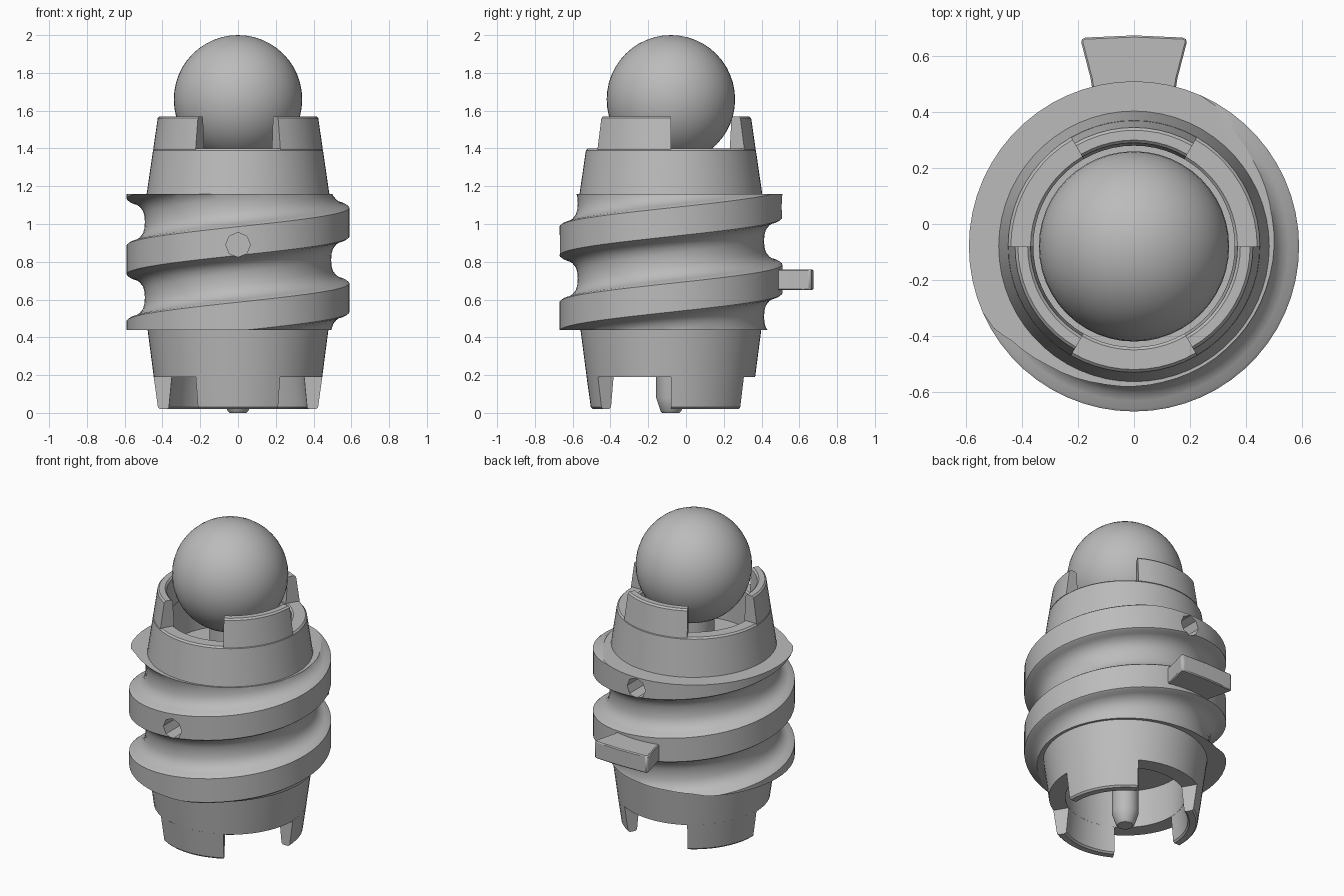
import bpy, bmesh
from math import sin, cos, pi, radians

if "Cube" in bpy.data.objects:
    bpy.data.objects.remove(bpy.data.objects["Cube"])

AXIS_Y = -0.08
SEG = 60
PITCH = 0.4
LOW, HIGH = 0.44, 1.16

grey = bpy.data.materials.new("plain grey")
grey.use_nodes = True
grey.diffuse_color = (0.5, 0.5, 0.5, 1)
grey.node_tree.nodes["Principled BSDF"].inputs["Base Color"].default_value = (0.5, 0.5, 0.5, 1)


def finish(name, bm, angle=30):
    """Turn a bmesh into a shaded object standing on the main axis."""
    bmesh.ops.recalc_face_normals(bm, faces=bm.faces)
    mesh = bpy.data.meshes.new(name)
    bm.to_mesh(mesh)
    bm.free()
    mesh.materials.append(grey)
    obj = bpy.data.objects.new(name, mesh)
    obj.location.y = AXIS_Y
    bpy.context.collection.objects.link(obj)
    smooth(obj, angle)
    return obj


def smooth(obj, angle=30):
    bpy.ops.object.select_all(action='DESELECT')
    obj.select_set(True)
    bpy.context.view_layer.objects.active = obj
    bpy.ops.object.shade_smooth_by_angle(angle=radians(angle))


def lathe(name, profile, start=0, end=360):
    """Revolve a closed (radius, height) outline; partial turns get end caps."""
    bm = bmesh.new()
    full = end - start == 360
    steps = round(SEG * (end - start) / 360)
    rings = []
    for i in range(steps if full else steps + 1):
        a = radians(start + (end - start) * i / steps)
        rings.append([bm.verts.new((r * cos(a), r * sin(a), z)) for r, z in profile])
    n = len(profile)
    for i in range(steps):
        p, q = rings[i], rings[(i + 1) % len(rings)]
        for j in range(n):
            k = (j + 1) % n
            bm.faces.new((p[j], q[j], q[k], p[k]))
    if not full:
        bm.faces.new(rings[0])
        bm.faces.new(rings[-1])
    bmesh.ops.remove_doubles(bm, verts=bm.verts, dist=1e-5)
    return finish(name, bm)


def threaded_core():
    """Sweep one pitch of the thread up a helix, then trim it flat at both ends."""
    half = [(0.0, 0.59), (0.076, 0.59), (0.084, 0.58), (0.092, 0.552),
            (0.11, 0.525), (0.135, 0.505), (0.165, 0.496), (0.2, 0.493)]
    section = [(-u, r) for u, r in reversed(half[1:])] + half
    bm = bmesh.new()
    previous = None
    for i in range(-3 * SEG, 3 * SEG + 1):
        a = 2 * pi * i / SEG
        z = 0.81 + PITCH * (i / SEG - 0.5)
        row = [bm.verts.new((r * cos(a), r * sin(a), z + u)) for u, r in section]
        if previous:
            for j in range(len(row) - 1):
                bm.faces.new((previous[j], row[j], row[j + 1], previous[j + 1]))
        previous = row
    bmesh.ops.remove_doubles(bm, verts=bm.verts, dist=1e-4)
    for height, up in ((LOW, -1), (HIGH, 1)):
        bmesh.ops.bisect_plane(bm, geom=bm.verts[:] + bm.edges[:] + bm.faces[:], dist=1e-5,
                               plane_co=(0, 0, height), plane_no=(0, 0, up), clear_outer=True)
        rim = [e for e in bm.edges if e.is_boundary
               and all(abs(v.co.z - height) < 1e-4 for v in e.verts)]
        bmesh.ops.edgeloop_fill(bm, edges=rim)
    return finish("threaded_core", bm)


def drill(target, side, height):
    """Cut a blind eight-sided hole into the thread crest."""
    bpy.ops.mesh.primitive_cylinder_add(vertices=8, radius=0.065, depth=0.4,
                                        location=(0, AXIS_Y + side * 0.62, height),
                                        rotation=(pi / 2, 0, 0))
    cutter = bpy.context.object
    cutter.hide_render = True
    mod = target.modifiers.new("hole", 'BOOLEAN')
    mod.operation = 'DIFFERENCE'
    mod.solver = 'EXACT'
    mod.object = cutter
    bpy.ops.object.select_all(action='DESELECT')
    target.select_set(True)
    bpy.context.view_layer.objects.active = target
    bpy.ops.object.modifier_apply(modifier=mod.name)
    bpy.data.objects.remove(cutter)


# Threaded middle with a hole in front and one behind
core = threaded_core()
drill(core, -1, 0.89)
drill(core, 1, 1.09)
smooth(core)

# Tapered collars above and below the thread
lathe("upper_collar", [(0.485, 1.15), (0.45, 1.39), (0.44, 1.4), (0.37, 1.4), (0.36, 1.39), (0.36, 1.15)])
lathe("lower_collar", [(0.48, 0.45), (0.446, 0.19), (0.35, 0.19), (0.36, 0.45)])

# Interlocking tabs: the lower ones sit under the gaps of the upper ones
for i in range(3):
    a = 60 + 120 * i
    lathe(f"upper_tab_{i + 1}", [(0.449, 1.395), (0.425, 1.56), (0.415, 1.57), (0.38, 1.57),
                                 (0.37, 1.56), (0.36, 1.395)], a, a + 60)
    lathe(f"lower_tab_{i + 1}", [(0.447, 0.195), (0.424, 0.03), (0.414, 0.02), (0.376, 0.02),
                                 (0.366, 0.03), (0.35, 0.195)], a - 60, a)

# Ball on its stem, and the bullet-ended pin below
bpy.ops.mesh.primitive_uv_sphere_add(segments=48, ring_count=24, radius=0.34, location=(0, AXIS_Y, 1.66))
ball = bpy.context.object
ball.name = "ball"
ball.data.materials.append(grey)
smooth(ball)
lathe("ball_stem", [(0, 1.15), (0.12, 1.15), (0.12, 1.37), (0, 1.37)])
lathe("bottom_pin", [(0, 0), (0.045, 0), (0.055, 0.01), (0.078, 0.08), (0.078, 0.46), (0, 0.46)])

# Flared key on the back
bm = bmesh.new()
outline = [(-0.14, 0.5), (-0.155, 0.6), (-0.19, 0.735), (-0.18, 0.746), (0, 0.754),
           (0.18, 0.746), (0.19, 0.735), (0.155, 0.6), (0.14, 0.5)]
base = bm.faces.new([bm.verts.new((x, y, 0.65)) for x, y in outline])
top = bmesh.ops.extrude_face_region(bm, geom=[base])
bmesh.ops.translate(bm, vec=(0, 0, 0.11),
                    verts=[v for v in top["geom"] if isinstance(v, bmesh.types.BMVert)])
key = finish("back_key", bm)
bevel = key.modifiers.new("soft_edges", 'BEVEL')
bevel.width = 0.006
bevel.segments = 1
